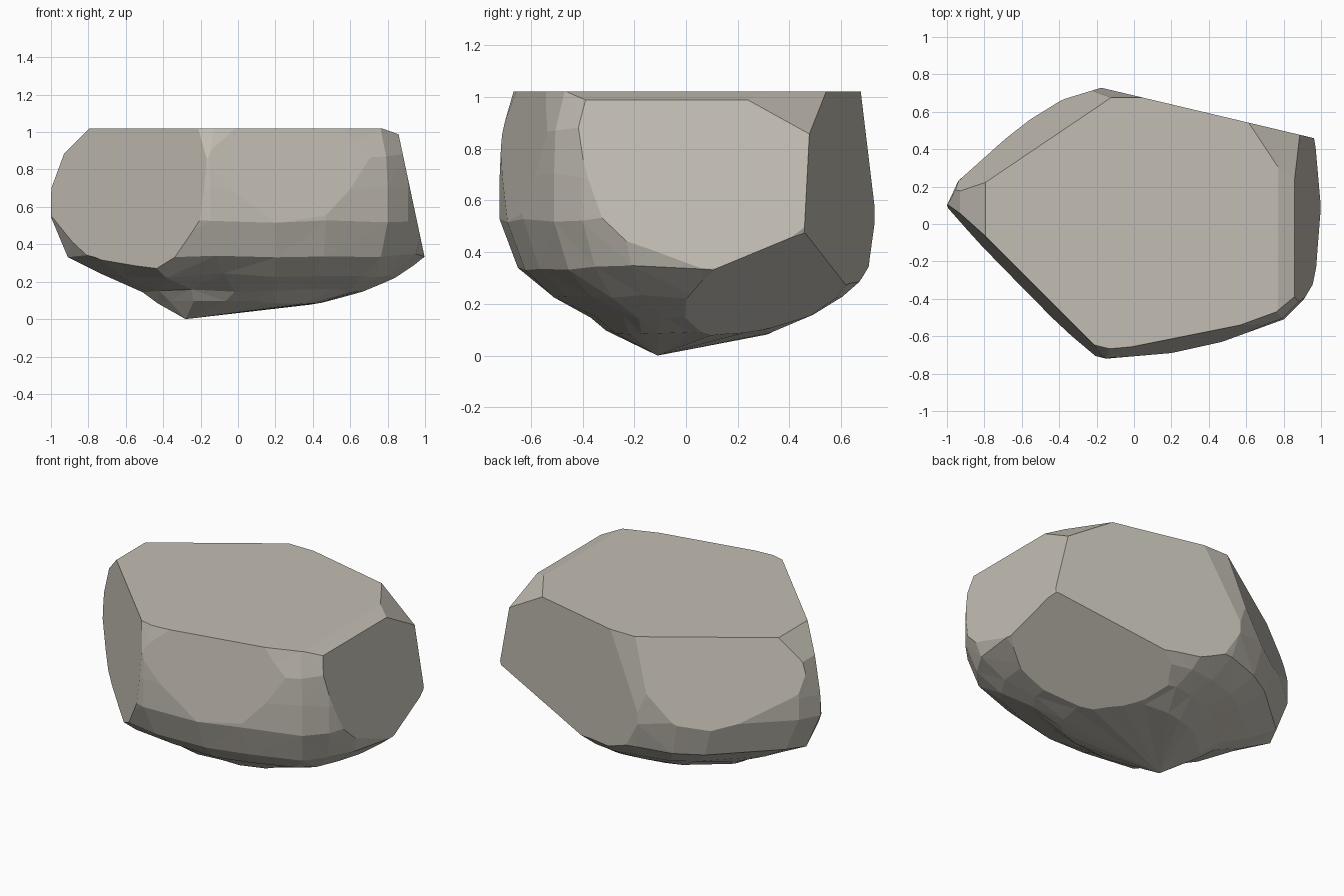
import bpy, bmesh, random
from mathutils import Vector

if "Cube" in bpy.data.objects:
    bpy.data.objects.remove(bpy.data.objects["Cube"])

random.seed(4)

# Plan outline of the boulder at its widest level
outline = [(-1, .1), (-.94, .23), (-.57, .56), (-.4, .66), (-.17, .73), (.05, .76),
           (.4, .7), (.75, .6), (.97, .46), (1.04, .27), (1.05, .05), (1.0, -.25),
           (.91, -.4), (.8, -.51), (.47, -.63), (.2, -.69), (-.15, -.72),
           (-.55, -.62), (-.85, -.25)]

# Levels: height, outline scale, centre x, centre y, height jitter
levels = [(.09, .43, 0, 0, .01), (.15, .58, .07, .05, .01),
          (.23, .77, .04, .02, .015), (.34, .93, .02, .02, .015),
          (.53, 1, 0, 0, .02), (.7, 1, 0, 0, .02),
          (.87, .99, 0, 0, .02), (1.02, .94, .01, .01, 0)]

# Flat chipped faces: outward normal and plane offset
chips = [((1, 0, .212), 1.068),        # right
         ((.237, 1, 0), .687),         # back
         ((-1, -1, .107), .968),       # front left
         ((-.56, .83, .28), .915),     # back left
         ((.2, -1, .15), .807),        # front
         ((0, 1, .12), .798),          # back upper edge
         ((-1, 0, 1), 1.815),          # left upper edge
         ((-1, 0, .37), 1.257),        # left tip
         ((.36, 0, 1), 1.297),         # right upper edge
         ((.71, .47, 1), 1.71),        # back right corner
         ((.41, .45, -1), .125)]       # back right underside

# Rounded body: stacked rings over a low tip
bm = bmesh.new()
rings = []
for z, s, cx, cy, j in levels:
    rings.append([bm.verts.new((x * s + cx, y * s + cy, z + random.uniform(-j, j)))
                  for x, y in outline])
tip = bm.verts.new((-.28, -.11, 0))
count = len(outline)
for i in range(count):
    k = (i + 1) % count
    bm.faces.new((tip, rings[0][i], rings[0][k]))
    for low, high in zip(rings, rings[1:]):
        bm.faces.new((low[i], low[k], high[k], high[i]))
bm.faces.new(rings[-1])
bmesh.ops.recalc_face_normals(bm, faces=bm.faces[:])
bmesh.ops.triangulate(bm, faces=[f for f in bm.faces if len(f.verts) == 4])

# Slice off each chip and cap the cut
for normal, offset in chips:
    n = Vector(normal)
    bmesh.ops.bisect_plane(bm, geom=bm.verts[:] + bm.edges[:] + bm.faces[:],
                           dist=1e-5, plane_co=n * (offset / n.length_squared),
                           plane_no=n, clear_outer=True)
    bmesh.ops.holes_fill(bm, edges=[e for e in bm.edges if e.is_boundary], sides=0)

# Clean slivers so the rock keeps broad flat facets
bmesh.ops.remove_doubles(bm, verts=bm.verts[:], dist=.008)
bmesh.ops.recalc_face_normals(bm, faces=bm.faces[:])

mesh = bpy.data.meshes.new("boulder")
bm.to_mesh(mesh)
bm.free()

# Warm grey stone
stone = bpy.data.materials.new("stone")
stone.diffuse_color = (.54, .51, .45, 1)
stone.use_nodes = True
stone.node_tree.nodes["Principled BSDF"].inputs["Base Color"].default_value = stone.diffuse_color
mesh.materials.append(stone)
bpy.context.collection.objects.link(bpy.data.objects.new("boulder", mesh))
